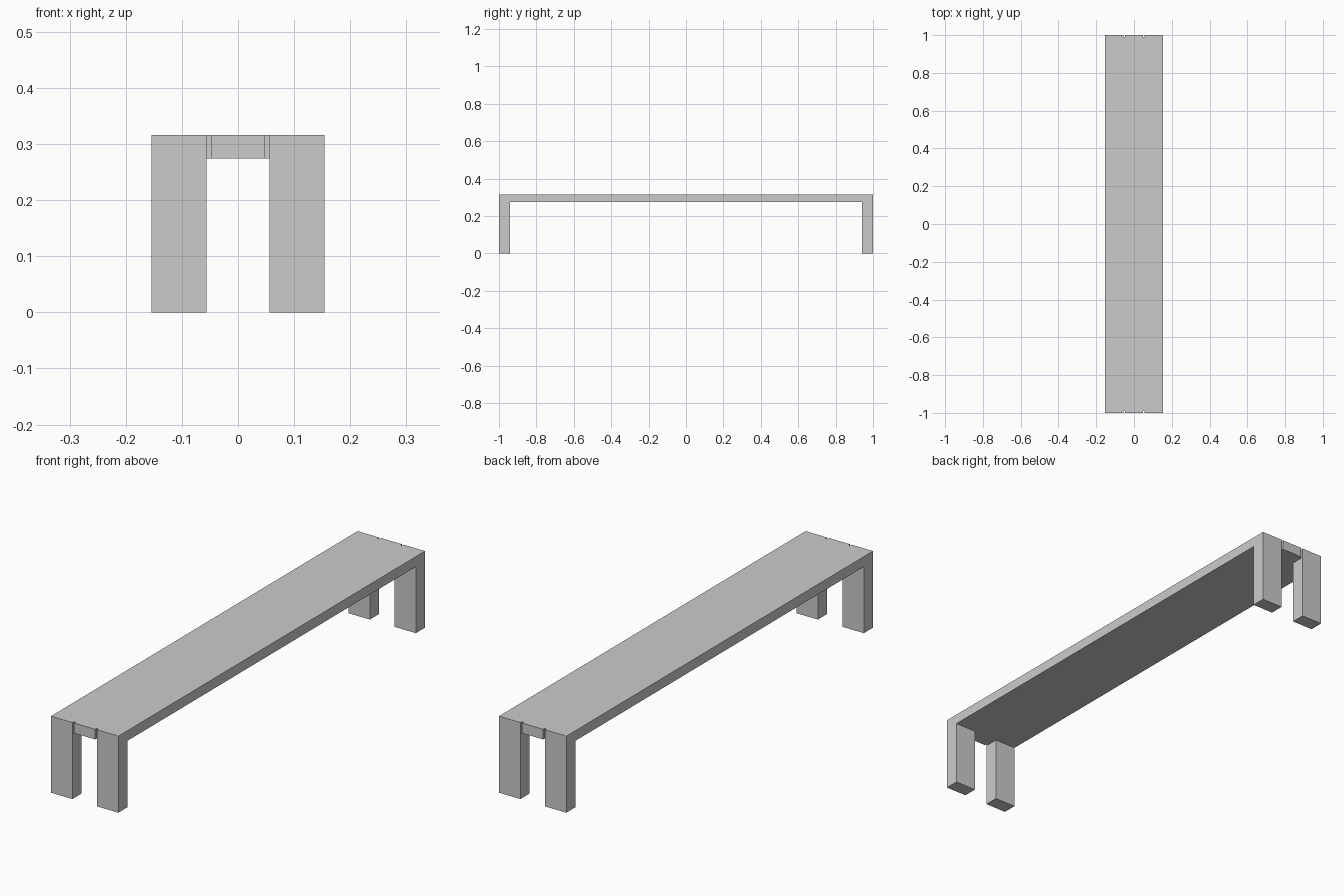
import bpy, bmesh, math

if "Cube" in bpy.data.objects:
    bpy.data.objects.remove(bpy.data.objects["Cube"])

# Plan grid lines and heights
XS = [-0.154, -0.056, -0.048, 0.048, 0.056, 0.154]
YS = [-1.0, -0.99, -0.94, 0.94, 0.99, 1.0]
SEAT_Z, TOP_Z = 0.274, 0.316

bm = bmesh.new()
verts = [[bm.verts.new((x, y, TOP_Z)) for y in YS] for x in XS]

# Seat plan, leaving out the narrow slots at both ends
leg_cells = []
for i in range(5):
    for j in range(5):
        if i in (1, 3) and j in (0, 4):
            continue
        bm.faces.new((verts[i][j], verts[i + 1][j], verts[i + 1][j + 1], verts[i][j + 1]))


def extrude_down(faces, depth):
    result = bmesh.ops.extrude_face_region(bm, geom=faces, use_keep_orig=False)["geom"]
    bmesh.ops.translate(bm, vec=(0, 0, -depth),
                        verts=[g for g in result if isinstance(g, bmesh.types.BMVert)])
    return [g for g in result if isinstance(g, bmesh.types.BMFace)]


# Seat slab
top_faces = bm.faces[:]
bottom = bmesh.ops.extrude_face_region(bm, geom=top_faces, use_keep_orig=True)["geom"]
bmesh.ops.translate(bm, vec=(0, 0, SEAT_Z - TOP_Z),
                    verts=[g for g in bottom if isinstance(g, bmesh.types.BMVert)])
bottom_faces = [g for g in bottom if isinstance(g, bmesh.types.BMFace)]

# Four corner legs pulled down from the underside
leg_faces = []
for f in bottom_faces:
    c = f.calc_center_median()
    if abs(c.x) > 0.056 and abs(c.y) > 0.94:
        leg_faces.append(f)
new = bmesh.ops.extrude_face_region(bm, geom=leg_faces)["geom"]
bmesh.ops.translate(bm, vec=(0, 0, -SEAT_Z),
                    verts=[g for g in new if isinstance(g, bmesh.types.BMVert)])
bmesh.ops.delete(bm, geom=[f for f in leg_faces if f.is_valid], context='FACES_ONLY')

# Merge coplanar faces into clean panels
bmesh.ops.recalc_face_normals(bm, faces=bm.faces[:])
bmesh.ops.dissolve_limit(bm, angle_limit=math.radians(1), verts=bm.verts[:], edges=bm.edges[:])

mesh = bpy.data.meshes.new("bench")
bm.to_mesh(mesh)
bm.free()
bench = bpy.data.objects.new("bench", mesh)
bpy.context.collection.objects.link(bench)
